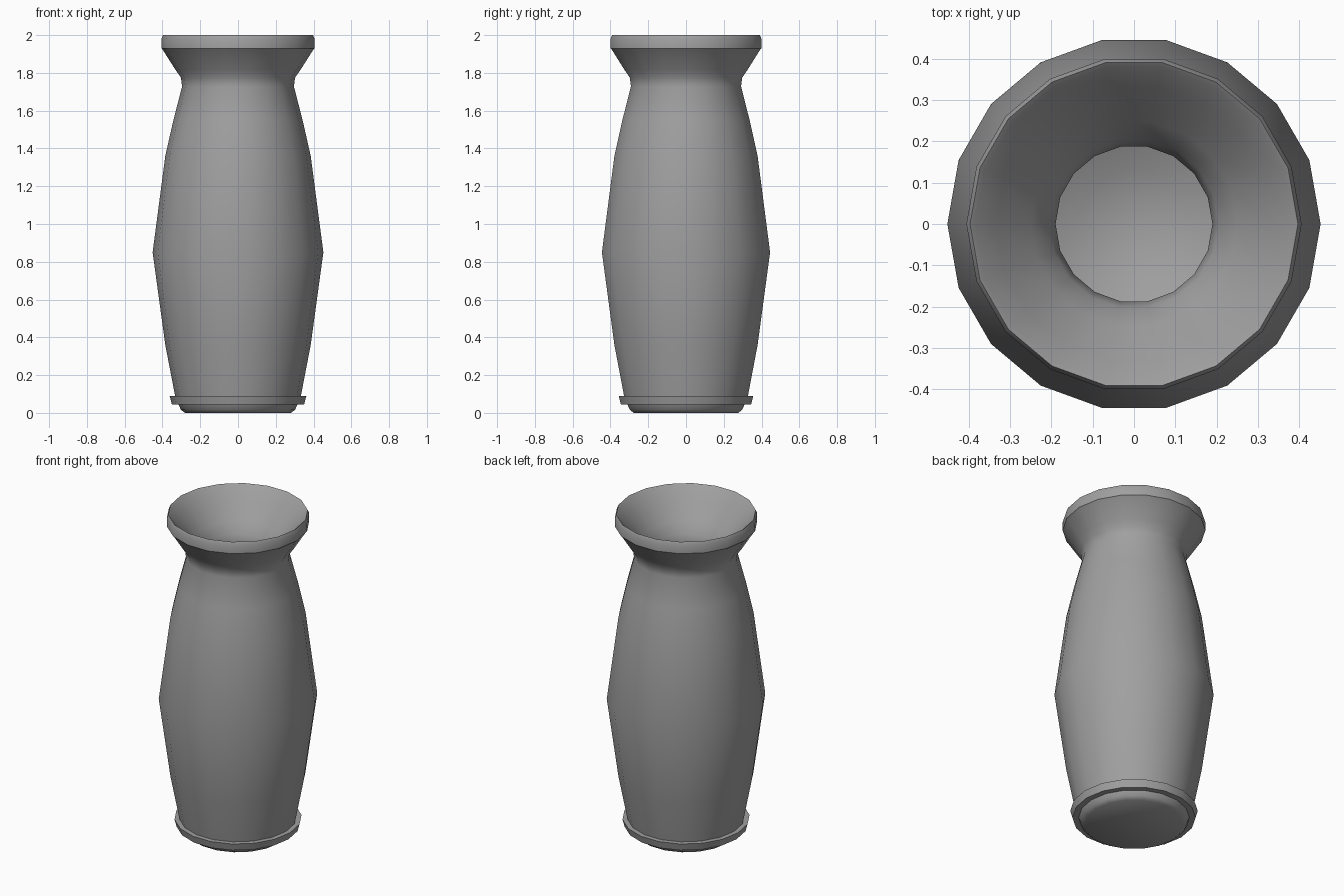
import bpy, bmesh, math

cube = bpy.data.objects.get("Cube")
if cube:
    bpy.data.objects.remove(cube)

SIDES = 18

# Single grey clay colour
clay = bpy.data.materials.new("grey_clay")
clay.use_nodes = True
colour = (0.35, 0.35, 0.35, 1)
clay.diffuse_color = colour
clay.node_tree.nodes["Principled BSDF"].inputs["Base Color"].default_value = colour


def lathe(name, profile):
    """Turn a (radius, height) profile about z; zero radius closes the end."""
    bm = bmesh.new()
    rings = []
    for r, z in profile:
        if r == 0:
            rings.append([bm.verts.new((0, 0, z))] * SIDES)
            continue
        angles = [math.tau * i / SIDES for i in range(SIDES)]
        rings.append([bm.verts.new((r * math.cos(a), r * math.sin(a), z)) for a in angles])
    for low, high in zip(rings, rings[1:]):
        for i in range(SIDES):
            j = (i + 1) % SIDES
            corners = dict.fromkeys((low[i], low[j], high[j], high[i]))
            bm.faces.new(list(corners))
    bmesh.ops.recalc_face_normals(bm, faces=bm.faces)
    mesh = bpy.data.meshes.new(name)
    bm.to_mesh(mesh)
    bm.free()
    mesh.materials.append(clay)
    obj = bpy.data.objects.new(name, mesh)
    bpy.context.collection.objects.link(obj)
    bpy.ops.object.select_all(action="DESELECT")
    obj.select_set(True)
    bpy.context.view_layer.objects.active = obj
    bpy.ops.object.shade_smooth_by_angle(angle=math.radians(40))
    return obj


# Foot, flange, belly, neck and lip on the outside
outside = [(0, 0.0), (0.28, 0.0), (0.302, 0.016), (0.315, 0.045),
           (0.35, 0.045), (0.362, 0.09), (0.333, 0.09),
           (0.385, 0.36), (0.452, 0.85), (0.385, 1.36), (0.342, 1.55),
           (0.296, 1.728), (0.302, 1.775), (0.33, 1.815),
           (0.4, 1.925), (0.406, 1.93), (0.406, 1.98), (0.397, 2.0)]

# Funnel mouth, narrow throat and hollow belly on the inside
inside = [(0.385, 1.99), (0.335, 1.93), (0.25, 1.83), (0.205, 1.77), (0.19, 1.71),
          (0.235, 1.52), (0.28, 1.34), (0.345, 0.85), (0.28, 0.38),
          (0.23, 0.17), (0.13, 0.12), (0, 0.1)]

lathe("vase", outside + inside)
